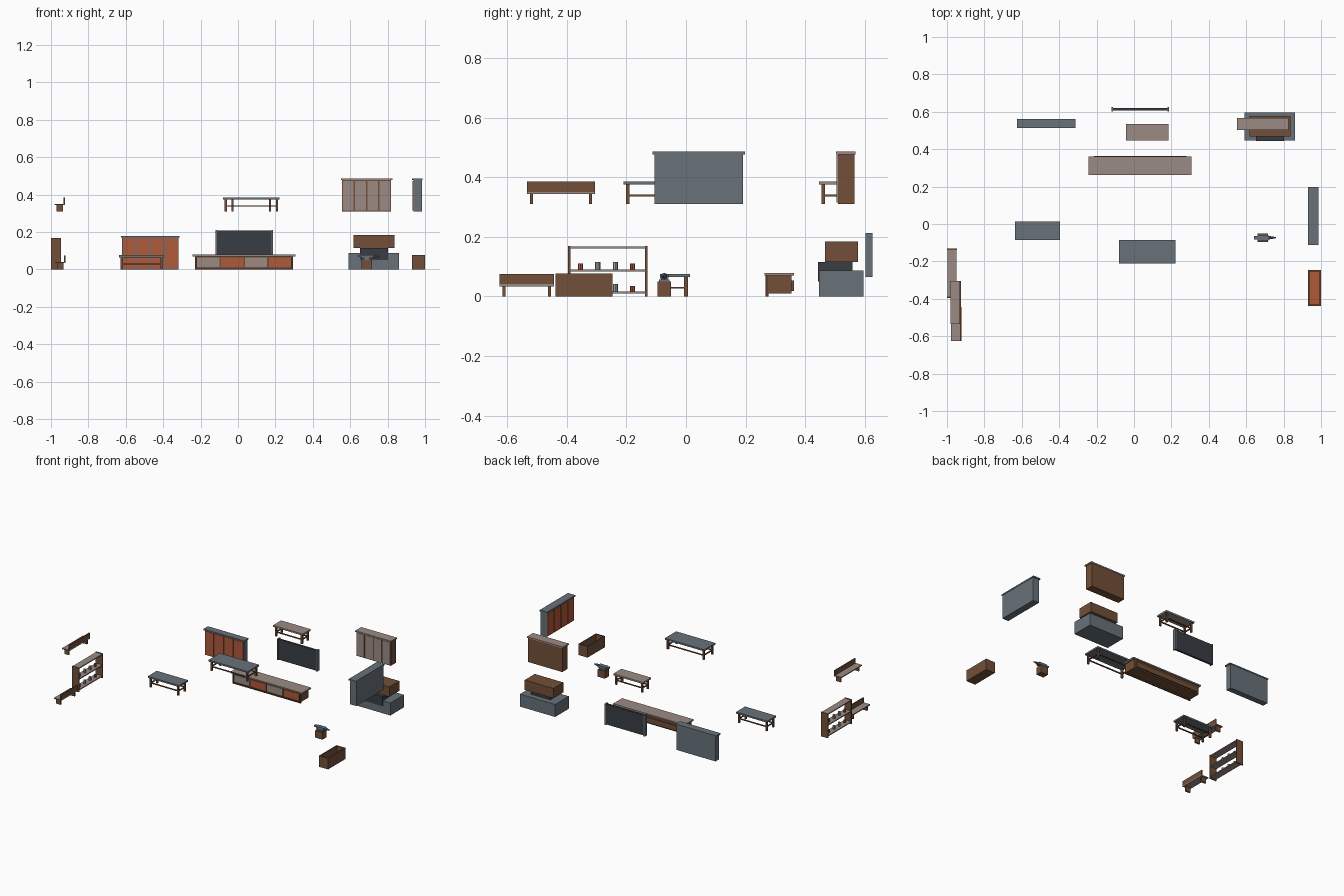
import bpy, bmesh
from mathutils import Vector

if "Cube" in bpy.data.objects:
    bpy.data.objects.remove(bpy.data.objects["Cube"])


def material(name, rgb):
    m = bpy.data.materials.new(name)
    m.diffuse_color = (*rgb, 1)
    m.use_nodes = True
    m.node_tree.nodes["Principled BSDF"].inputs["Base Color"].default_value = m.diffuse_color
    return m


BROWN = material("brown_wood", (0.17, 0.080, 0.040))
DARK = material("dark_wood", (0.10, 0.048, 0.026))
SLATE = material("slate", (0.14, 0.17, 0.195))
BEIGE = material("beige", (0.33, 0.26, 0.235))
RED = material("red_clay", (0.43, 0.10, 0.042))
BLACK = material("charcoal", (0.04, 0.047, 0.056))
PALE = material("pale_grey", (0.35, 0.38, 0.38))


def finish(name, bm, mat):
    bmesh.ops.recalc_face_normals(bm, faces=bm.faces)
    me = bpy.data.meshes.new(name)
    bm.to_mesh(me)
    bm.free()
    ob = bpy.data.objects.new(name, me)
    me.materials.append(mat)
    bpy.context.collection.objects.link(ob)
    return ob


def box(name, x, y, z, mat):
    """Box from (min, max) pairs."""
    bm = bmesh.new()
    bmesh.ops.create_cube(bm, size=1)
    for v in bm.verts:
        v.co = Vector([a + (b - a) * (c + 0.5) for (a, b), c in zip((x, y, z), v.co)])
    return finish(name, bm, mat)


def cone(name, loc, r1, r2, depth, sides, mat):
    bm = bmesh.new()
    bmesh.ops.create_cone(bm, cap_ends=True, segments=sides, radius1=r1, radius2=r2, depth=depth)
    ob = finish(name, bm, mat)
    ob.location = loc
    return ob


def table(name, x, y, z0, top_mat):
    """Low table: slab, four legs and a ring of low rails."""
    h, t, i = 0.076, 0.012, 0.008
    box(name + "_top", x, y, (z0 + h - 0.011, z0 + h), top_mat)
    xs = [(x[0] + i, x[0] + i + t), (x[1] - i - t, x[1] - i)]
    ys = [(y[0] + i, y[0] + i + t), (y[1] - i - t, y[1] - i)]
    for lx in xs:
        for ly in ys:
            box(name + "_leg", lx, ly, (z0, z0 + h - 0.011), BROWN)
    zr = (z0 + 0.026, z0 + 0.032)
    for ly in ys:
        box(name + "_long_rail", (xs[0][1], xs[1][0]), (ly[0] + .002, ly[1] - .002), zr, BROWN)
    for lx in xs:
        box(name + "_short_rail", (lx[0] + .002, lx[1] - .002), (ys[0][1], ys[1][0]), zr, BROWN)


def cabinet(name, x, y, z, body, door, top, facing="-y"):
    """Tall cabinet with an overhanging top and four doors on one long side."""
    o, t = 0.006, 0.007
    box(name + "_top", x, y, (z[1] - 0.009, z[1]), top)
    bz = (z[0], z[1] - 0.009)
    long, short = (x, y) if facing == "-y" else (y, x)
    a, b = long[0] + o, long[1] - o
    depth = (short[0] + t, short[1] - 0.002)
    front = (short[0] + 0.002, short[0] + t)

    def put(n, l, s, zz, m):
        box(n, *((l, s) if facing == "-y" else (s, l)), zz, m)

    put(name + "_body", (a, b), depth, bz, body)
    w = (b - a) / 4
    for k in range(4):
        put(name + "_door", (a + k * w + .004, a + (k + 1) * w - .004), front,
            (bz[0] + .005, bz[1] - .003), door)


def bench(name, x, y, z0):
    """Bench with two leg panels and a back board on the +x side."""
    box(name + "_seat", x, y, (z0 + 0.034, z0 + 0.041), BEIGE)
    box(name + "_back", (x[1] - 0.007, x[1]), y, (z0 + 0.038, z0 + 0.075), BROWN)
    for ly in ((y[0] + .010, y[0] + .020), (y[1] - .020, y[1] - .010)):
        box(name + "_leg", (x[0] + .010, x[1] - .010), ly, (z0, z0 + 0.035), BROWN)


# Tables
table("left_table", (-0.635, -0.395), (-0.085, 0.014), 0, SLATE)
table("upper_front_table", (-0.08, 0.223), (-0.21, -0.086), 0.31, SLATE)
table("upper_back_table", (-0.043, 0.185), (0.446, 0.535), 0.31, BEIGE)

# Wall cabinets
cabinet("red_cabinet", (-0.625, -0.312), (0.512, 0.561), (0, 0.18), SLATE, RED, SLATE)
cabinet("beige_cabinet", (0.55, 0.825), (0.503, 0.568), (0.31, 0.486), BROWN, BEIGE, BEIGE)
cabinet("side_cabinet", (0.93, 0.987), (-0.112, 0.198), (0.31, 0.486), SLATE, RED, SLATE, "-x")

# Benches
bench("lower_bench", (-0.978, -0.923), (-0.626, -0.443), 0)
bench("upper_bench", (-0.98, -0.925), (-0.534, -0.306), 0.31)

# Long low sideboard with four drawers
box("sideboard_top", (-0.243, 0.308), (0.263, 0.362), (0.070, 0.079), BEIGE)
box("sideboard_body", (-0.230, 0.295), (0.275, 0.354), (0.009, 0.070), BROWN)
box("sideboard_back_rail", (-0.215, 0.280), (0.354, 0.363), (0.018, 0.054), BROWN)
box("sideboard_plinth", (-0.230, 0.295), (0.268, 0.276), (0, 0.009), DARK)
for sx in (-0.230, 0.287):
    box("sideboard_end_post", (sx, sx + 0.008), (0.266, 0.276), (0, 0.070), DARK)
for k in range(4):
    x0 = -0.218 + k * 0.1275
    box("sideboard_drawer", (x0, x0 + 0.119), (0.268, 0.276), (0.014, 0.064), RED if k % 2 else BEIGE)

# Screen panel with side posts
box("screen_panel", (-0.115, 0.181), (0.606, 0.621), (0.068, 0.209), BLACK)
for sx in (-0.121, 0.179):
    box("screen_side_post", (sx, sx + 0.008), (0.602, 0.626), (0.065, 0.212), SLATE)

# Stacked blocks
box("stack_base", (0.59, 0.86), (0.446, 0.596), (0, 0.087), SLATE)
box("stack_core", (0.653, 0.802), (0.443, 0.558), (0.05, 0.116), BLACK)
box("stack_crown", (0.617, 0.837), (0.467, 0.577), (0.115, 0.184), BROWN)

# Open crate with a red floor
cx, cy, t = (0.93, 1.0), (-0.438, -0.246), 0.008
box("crate_base", cx, cy, (0, 0.012), BROWN)
for a in (cx[0], cx[1] - t):
    box("crate_long_wall", (a, a + t), cy, (0.012, 0.077), BROWN)
for b in (cy[0], cy[1] - t):
    box("crate_end_wall", (cx[0] + t, cx[1] - t), (b, b + t), (0.012, 0.077), BROWN)
box("crate_filling", (cx[0] + t, cx[1] - t), (cy[0] + t, cy[1] - t), (0.012, 0.03), RED)

# Open rack with pots
for b in (-0.396, -0.138):
    box("rack_side", (-1.0, -0.947), (b, b + 0.008), (0, 0.169), BROWN)
for z in (0.009, 0.084, 0.160):
    box("rack_shelf", (-0.998, -0.949), (-0.388, -0.138), (z, z + 0.007), BEIGE)
for z in (0.016, 0.091):
    for k, y in enumerate((-0.354, -0.296, -0.237, -0.179)):
        red = k in (0, 3)
        h = 0.019 if red else 0.025
        cone("rack_pot", (-0.973, y, z + h / 2), 0.0085, 0.0085, h, 8, RED if red else PALE)

# Anvil on a wooden block
box("anvil_block", (0.660, 0.716), (-0.095, -0.051), (0, 0.050), BROWN)
box("anvil_foot", (0.664, 0.712), (-0.091, -0.055), (0.050, 0.056), SLATE)
box("anvil_waist", (0.674, 0.702), (-0.084, -0.062), (0.056, 0.062), SLATE)
box("anvil_face", (0.660, 0.720), (-0.088, -0.058), (0.060, 0.076), SLATE)
box("anvil_heel", (0.641, 0.660), (-0.082, -0.064), (0.066, 0.076), SLATE)
horn = cone("anvil_horn", (0.739, -0.073, 0.069), 0.010, 0.003, 0.038, 8, SLATE)
horn.rotation_euler = (0, 1.5708, 0)
